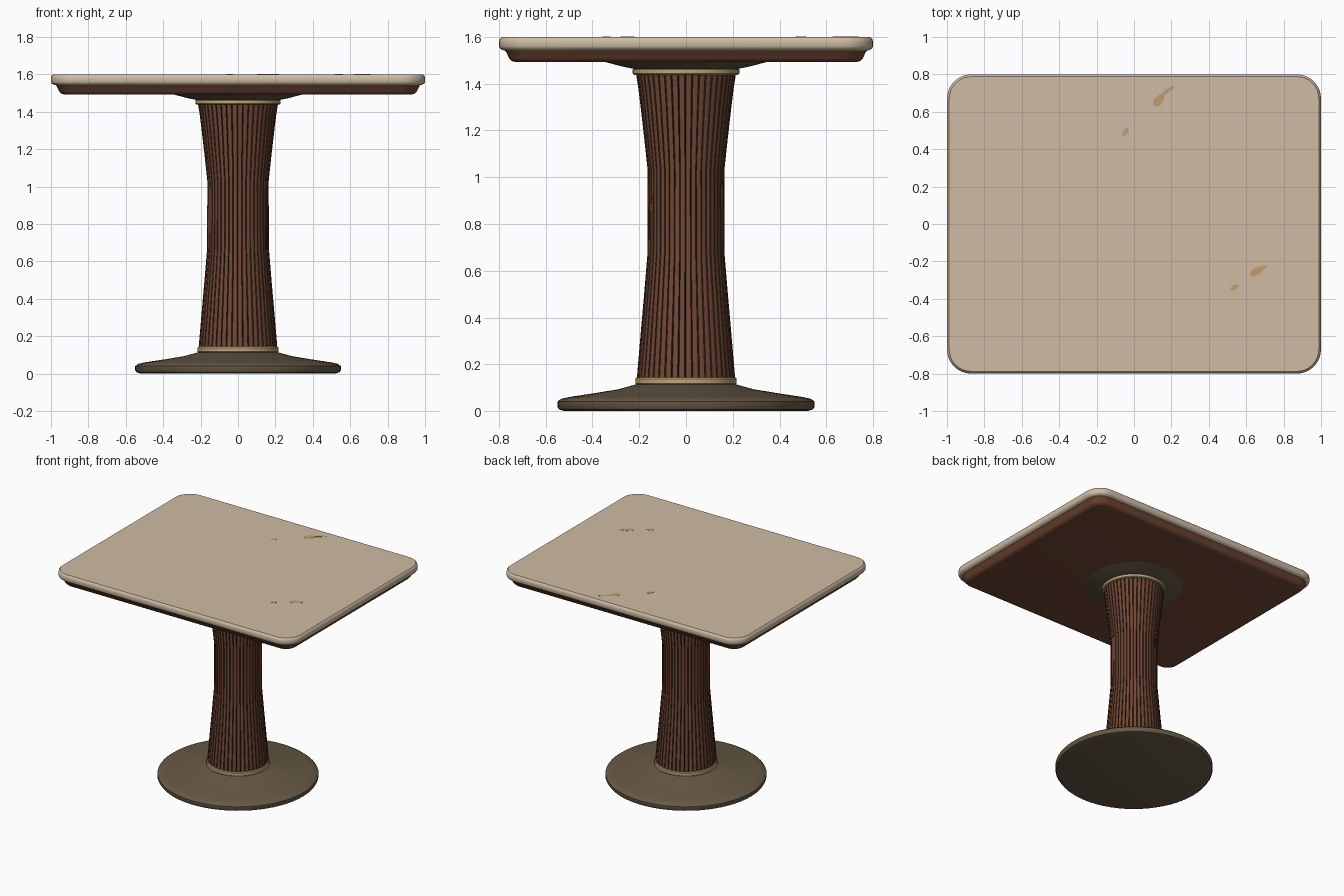
import bpy, bmesh, math
from math import cos, sin, pi

cube = bpy.data.objects.get("Cube")
if cube:
    bpy.data.objects.remove(cube)


def material(name, rgb):
    m = bpy.data.materials.new(name)
    m.use_nodes = True
    m.diffuse_color = (*rgb, 1)
    bsdf = m.node_tree.nodes["Principled BSDF"]
    bsdf.inputs["Base Color"].default_value = (*rgb, 1)
    bsdf.inputs["Roughness"].default_value = 0.6
    return m


cream = material("cream laminate", (0.62, 0.50, 0.37))
wood = material("red brown wood", (0.17, 0.065, 0.035))
groove = material("dark groove", (0.04, 0.018, 0.012))
brass = material("pale brass", (0.52, 0.38, 0.19))
bronze = material("dark bronze", (0.135, 0.10, 0.06))
stain = material("tan stain", (0.52, 0.34, 0.16))


def loft(name, rings, mats, angle=35, stripe=None):
    """Skin a stack of equal-length rings and cap both ends."""
    bm = bmesh.new()
    loops = [[bm.verts.new(p) for p in ring] for ring in rings]
    n = len(loops[0])
    for a, b in zip(loops, loops[1:]):
        for i in range(n):
            j = (i + 1) % n
            f = bm.faces.new((a[i], a[j], b[j], b[i]))
            if stripe:
                f.material_index = stripe(i)
    bm.faces.new(loops[0][::-1])
    bm.faces.new(loops[-1])
    bmesh.ops.recalc_face_normals(bm, faces=bm.faces)
    mesh = bpy.data.meshes.new(name)
    bm.to_mesh(mesh)
    bm.free()
    for m in mats:
        mesh.materials.append(m)
    ob = bpy.data.objects.new(name, mesh)
    bpy.context.collection.objects.link(ob)
    bpy.ops.object.select_all(action="DESELECT")
    ob.select_set(True)
    bpy.context.view_layer.objects.active = ob
    bpy.ops.object.shade_smooth_by_angle(angle=math.radians(angle))
    return ob


def circle(r, z, n=64):
    return [(r * cos(2 * pi * i / n), r * sin(2 * pi * i / n), z) for i in range(n)]


def lathe(name, profile, mat):
    return loft(name, [circle(r, z) for r, z in profile], [mat])


def rounded_rect(inset, z, radius=0.13, steps=8):
    pts = []
    r = radius - inset
    for k, (sx, sy) in enumerate(((1, 1), (-1, 1), (-1, -1), (1, -1))):
        for s in range(steps + 1):
            a = (k + s / steps) * pi / 2
            pts.append((sx * (1 - radius) + r * cos(a),
                        sy * (0.8 - radius) + r * sin(a), z))
    return pts


def slab(name, profile, mat):
    return loft(name, [rounded_rect(d, z) for d, z in profile], [mat], 40)


# Table top: pale slab over a tapered wooden underside
slab("table_top", [(0.022, 1.542), (0.006, 1.549), (0, 1.56), (0, 1.58),
                   (0.003, 1.592), (0.012, 1.6)], cream)
slab("top_underside", [(0.075, 1.492), (0.055, 1.497), (0.043, 1.51),
                       (0.03, 1.538), (0.022, 1.545)], wood)

# Round foot, collars and mounting plate
lathe("base_foot", [(0.52, 0), (0.543, 0.007), (0.55, 0.018), (0.55, 0.04),
                    (0.535, 0.052), (0.5, 0.06), (0.4, 0.075), (0.29, 0.093),
                    (0.21, 0.115)], bronze)
lathe("lower_collar", [(0.212, 0.112), (0.217, 0.117), (0.217, 0.138),
                       (0.212, 0.144)], brass)
lathe("upper_collar", [(0.222, 1.438), (0.228, 1.443), (0.228, 1.46),
                       (0.222, 1.465)], brass)
lathe("mounting_plate", [(0.215, 1.462), (0.27, 1.473), (0.35, 1.494)], bronze)

# Fluted column: each rib has a rounded face and a narrow dark groove
RIBS = 44
RIB = ((0, 1), (0.4, 1.008), (0.78, 1), (0.89, 0.965))


def flutes(r, z):
    return [(r * k * cos(a), r * k * sin(a), z)
            for i in range(RIBS) for t, k in RIB
            for a in [2 * pi * (i + t) / RIBS]]


COLUMN = [(0.209, 0.14), (0.192, 0.34), (0.178, 0.5), (0.164, 0.67), (0.163, 1.03),
          (0.178, 1.17), (0.194, 1.31), (0.204, 1.39), (0.212, 1.44)]
loft("fluted_column", [flutes(r, z) for r, z in COLUMN], [wood, groove], 25,
     lambda i: int(i % 4 > 1))


# Worn marks: thin tapered plates on the table top
def mark(name, x, y, length, width, turn):
    def ring(z):
        pts = []
        for i in range(16):
            a = 2 * pi * i / 16
            u = length / 2 * cos(a)
            v = width / 2 * sin(a) * (1 - 0.4 * cos(a))
            pts.append((x + u * cos(turn) - v * sin(turn),
                        y + u * sin(turn) + v * cos(turn), z))
        return pts
    loft(name, [ring(1.599), ring(1.601)], [stain])


mark("worn_mark_back", 0.135, 0.665, 0.085, 0.045, 0.9)
mark("worn_mark_back_tail", 0.185, 0.715, 0.085, 0.02, 0.6)
mark("worn_mark_middle", -0.047, 0.49, 0.05, 0.025, 4.1)
mark("worn_mark_front", 0.665, -0.248, 0.1, 0.036, 0.52)
mark("worn_mark_front_small", 0.54, -0.338, 0.05, 0.025, 0.5)
